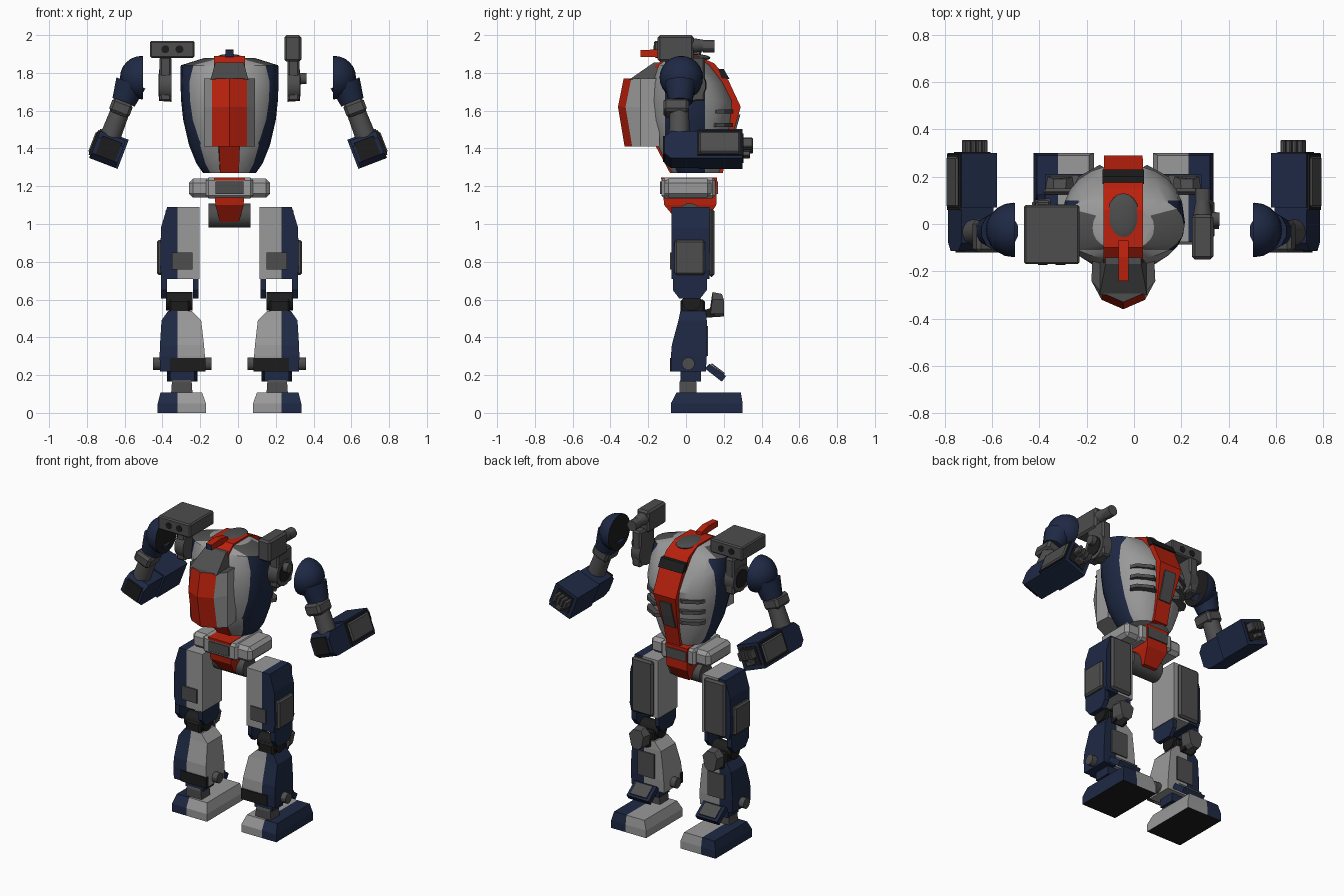
import bpy, bmesh, math
from mathutils import Vector, Matrix

if "Cube" in bpy.data.objects:
    bpy.data.objects.remove(bpy.data.objects["Cube"])

M = -0.045  # centre line of body and legs (arms mirror about 0)
COL = {"blue": (0.013, 0.022, 0.058), "light_grey": (0.32, 0.32, 0.32), "dark_grey": (0.075, 0.075, 0.075),
       "red": (0.50, 0.015, 0.004), "black": (0.012, 0.012, 0.012)}
MATS = {}
for k, c in COL.items():
    MATS[k] = bpy.data.materials.new(k)
    MATS[k].diffuse_color = (*c, 1)


def finish(name, bm, mat, mirror=None, rule=None, cuts=(), xf=None, bevel=0, smooth=False):
    bmesh.ops.recalc_face_normals(bm, faces=bm.faces)
    if bevel:
        bmesh.ops.bevel(bm, geom=bm.edges[:], offset=bevel, segments=1, affect='EDGES')
    for co, no in cuts:
        bmesh.ops.bisect_plane(bm, geom=bm.verts[:] + bm.edges[:] + bm.faces[:], plane_co=co, plane_no=no)
    bm.normal_update()
    used = []
    for f in bm.faces:
        k = rule(f.calc_center_median(), f.normal) if rule else mat
        if k not in used:
            used.append(k)
        f.material_index = used.index(k)
    if xf:
        bm.transform(xf)
    if mirror is not None:
        d = bmesh.ops.duplicate(bm, geom=bm.verts[:] + bm.edges[:] + bm.faces[:])["geom"]
        for v in d:
            if isinstance(v, bmesh.types.BMVert):
                v.co.x = 2 * mirror - v.co.x
        bmesh.ops.reverse_faces(bm, faces=[f for f in d if isinstance(f, bmesh.types.BMFace)])
    me = bpy.data.meshes.new(name)
    bm.to_mesh(me)
    bm.free()
    for k in used:
        me.materials.append(MATS[k])
    ob = bpy.data.objects.new(name, me)
    bpy.context.collection.objects.link(ob)
    if smooth:
        bpy.ops.object.select_all(action='DESELECT')
        ob.select_set(True)
        bpy.context.view_layer.objects.active = ob
        bpy.ops.object.shade_smooth_by_angle(angle=math.radians(30))
    return ob


def loft(name, rings, mat, **kw):
    bm = bmesh.new()
    vs = [[bm.verts.new(p) for p in r] for r in rings]
    n = len(vs[0])
    for a, b in zip(vs, vs[1:]):
        for i in range(n):
            bm.faces.new((a[i], a[(i + 1) % n], b[(i + 1) % n], b[i]))
    bm.faces.new(vs[0])
    bm.faces.new(vs[-1])
    return finish(name, bm, mat, **kw)


def stack(name, secs, mat, **kw):
    """Rectangular sections: (z, x0, x1, y0, y1)"""
    return loft(name, [[(a, c, z), (b, c, z), (b, d, z), (a, d, z)] for z, a, b, c, d in secs], mat, **kw)


def box(name, x0, x1, y0, y1, z0, z1, mat, **kw):
    return stack(name, [(z0, x0, x1, y0, y1), (z1, x0, x1, y0, y1)], mat, **kw)


def prism_x(name, prof, x0, x1, mat, **kw):
    return loft(name, [[(x, y, z) for y, z in prof] for x in (x0, x1)], mat, **kw)


def rod(name, p0, p1, r0, r1, mat, n=16, **kw):
    p0, p1 = Vector(p0), Vector(p1)
    q = (p1 - p0).to_track_quat('Z', 'Y')
    ring = lambda p, r: [p + q @ Vector((r * math.cos(t), r * math.sin(t), 0))
                         for t in (2 * math.pi * (i + .5) / n for i in range(n))]
    return loft(name, [ring(p0, r0), ring(p1, r1)], mat, smooth=n > 8, **kw)


# ---- torso shell: light grey with blue flanks and dark shoulder tops
def egg(z, hw, y0, y1, n=24):
    pts = []
    for i in range(n):
        c, s = math.cos(2 * math.pi * i / n), math.sin(2 * math.pi * i / n)
        p = 2 / 2.2
        pts.append((M + hw * math.copysign(abs(c) ** p, c),
                    (y0 + y1) / 2 + (y1 - y0) / 2 * math.copysign(abs(s) ** p, s), z))
    return pts


def torso_colour(c, n):
    if -.11 < c.y < .1 and c.z > 1.841 and .09 < abs(c.x - M) and c.y < .06 and n.z < .99:
        return "dark_grey"
    return "blue" if -.11 < c.y < .1 and abs(n.x) > .5 and c.z < 1.84 else "light_grey"


loft("torso_shell", [egg(*s) for s in [(1.27, .14, -.08, .18), (1.32, .175, -.11, .195), (1.42, .215, -.155, .215),
     (1.55, .245, -.185, .24), (1.65, .256, -.195, .25), (1.75, .26, -.185, .2), (1.84, .258, -.15, .13),
     (1.88, .13, -.11, .08)]], "light_grey", smooth=True, rule=torso_colour,
     cuts=[((0, -.11, 0), (0, 1, 0)), ((0, .1, 0), (0, 1, 0))])

# ---- red keel running over front, top and back
KEEL = [(.195, 1.27), (.225, 1.4), (.25, 1.48), (.29, 1.62), (.225, 1.76), (.15, 1.85), (.06, 1.89), (-.1, 1.89),
        (-.16, 1.84), (-.195, 1.75), (-.2, 1.62), (-.165, 1.42), (-.085, 1.27)]
hw = lambda z: .05 + .033 * min(1, max(0, (z - 1.38) / .25))
loft("red_keel", [[(M + s * hw(z), y, z) for y, z in KEEL] for s in (-1, 1)], "red")
prism_x("chest_panel", [(.22, 1.40), (.233, 1.4), (.26, 1.48), (.288, 1.58), (.25, 1.58)], M - .042, M + .042, "dark_grey")
prism_x("visor", [(.19, 1.77), (.23, 1.768), (.2, 1.82), (.17, 1.82)], M - .088, M + .088, "black")
for z in (1.455, 1.525, 1.595):
    loft("chest_rib", [[(.02 + M, .2, z + d), (.16 + M, .1, z + d), (.21 + M, .16, z + d), (.19 + M, .2, z + d),
                        (.1 + M, .25, z + d)] for d in (-.011, .011)], "dark_grey", mirror=M)

# ---- head hatch and antenna
bm = bmesh.new()
bmesh.ops.create_uvsphere(bm, u_segments=20, v_segments=10, radius=1,
                          matrix=Matrix.Translation((M, .03, 1.88)) @ Matrix.Diagonal((.07, .1, .02, 1)))
finish("head_hatch", bm, "dark_grey", smooth=True)
prism_x("antenna", [(-.24, 1.885), (-.24, 1.92), (-.14, 1.925), (-.07, 1.91), (-.07, 1.88)], M - .021, M + .021, "red",
        rule=lambda c, n: "blue" if n.y < -.8 else "red")

# ---- backpack
def pack(z, yf):
    half = [(.13, -.14), (.135, -.24), (.092, yf + .04), (.0, yf)]
    return [(M + x, y, z) for x, y in half] + [(M - x, y, z) for x, y in half[-2::-1]]


loft("backpack", [pack(1.41, -.325), pack(1.62, -.36), pack(1.77, -.33)], "light_grey",
     rule=lambda c, n: "red" if n.y < -.75 else "dark_grey" if n.z > .5 else "light_grey")
stack("backpack_cap", [(1.765, M - .1, M + .1, -.3, -.1), (1.855, M - .075, M + .075, -.17, -.1)], "dark_grey")

# ---- shoulder mounts, launcher box and cannon
box("shoulder_bracket", .262, .325, -.05, .1, 1.65, 1.885, "dark_grey", mirror=M, bevel=.01)
rod("shoulder_disc", (.262, .02, 1.735), (.328, .02, 1.735), .09, .085, "dark_grey", mirror=M)
rod("shoulder_hub", (.32, .02, 1.735), (.332, .02, 1.735), .06, .06, "black", mirror=M)
box("launcher_box", -.465, -.23, -.17, .08, 1.88, 1.97, "dark_grey", bevel=.008)
for x in (-.385, -.31):
    for a, b in ((-.173, -.168), (.078, .083)):
        rod("launcher_hole", (x, a, 1.925), (x, b, 1.925), .021, .021, "black")
box("cannon_body", .245, .335, -.15, .04, 1.86, 2.0, "dark_grey", bevel=.012)
rod("cannon_barrel", (.29, .03, 1.945), (.29, .1, 1.945), .042, .03, "dark_grey", n=12)
rod("cannon_muzzle", (.29, .09, 1.94), (.29, .15, 1.94), .034, .034, "dark_grey", n=12)
rod("cannon_knob", (.32, .02, 1.77), (.362, .02, 1.77), .032, .03, "dark_grey", n=12)

# ---- arms (mirrored about x = 0)
bm = bmesh.new()
bmesh.ops.create_uvsphere(bm, u_segments=20, v_segments=12, radius=.115, matrix=Matrix.Translation((.51, -.025, 1.775)))
bmesh.ops.bisect_plane(bm, geom=bm.verts[:] + bm.edges[:] + bm.faces[:], plane_co=(.503, 0, 0), plane_no=(-1, 0, 0),
                       clear_outer=True)
bmesh.ops.holes_fill(bm, edges=[e for e in bm.edges if e.is_boundary])
finish("shoulder_dome", bm, "blue", mirror=0, smooth=True, rule=lambda c, n: "black" if n.x < -.95 else "blue")
ARM = Matrix.Translation((.57, -.03, 1.78)) @ Matrix.Rotation(math.radians(-21), 4, 'Y')
arm = dict(mirror=0, xf=ARM)
rod("upper_arm", (-.015, 0, -.03), (-.015, 0, -.14), .085, .065, "blue", n=12, **arm)
box("arm_collar", -.07, .045, -.09, .045, -.21, -.135, "dark_grey", bevel=.015, **arm)
rod("arm_joint", (-.015, -.005, -.2), (-.015, -.005, -.34), .052, .056, "dark_grey", **arm)
prism_x("forearm", [(.1, -.315), (.33, -.315), (.33, -.48), (.1, -.48)], -.112, .05, "blue", **arm)
prism_x("elbow_guard", [(-.05, -.325), (.11, -.325), (.11, -.48), (-.05, -.48), (-.085, -.45), (-.085, -.36)],
        -.1, .046, "blue", **arm)
box("forearm_back_panel", -.085, .025, -.091, -.08, -.45, -.345, "black", **arm)
box("forearm_side_frame", .045, .058, .09, .325, -.465, -.325, "black", **arm)
box("forearm_side_plate", .045, .066, .1, .315, -.455, -.335, "dark_grey", bevel=.008, **arm)
box("palm", -.09, .03, .32, .335, -.455, -.335, "black", **arm)
for i in range(4):
    box("finger", -.085 + i * .026, -.063 + i * .026, .32, .385, -.405, -.35, "dark_grey", bevel=.005, **arm)
box("thumb", -.055, -.01, .32, .37, -.445, -.415, "dark_grey", bevel=.005, **arm)

# ---- pelvis
box("hip_block", M - .125, M + .125, -.13, .155, 1.135, 1.245, "light_grey", bevel=.015)
box("hip_end", M - .215, M + .215, -.115, .135, 1.14, 1.24, "light_grey", bevel=.022)
stack("pelvis_keel", [(1.01, M - .05, M + .05, -.04, .1), (1.1, M - .075, M + .075, -.115, .16),
                      (1.247, M - .08, M + .08, -.132, .165)], "red")
for y in (-.138, .161):
    box("pelvis_plate", M - .073, M + .073, y, y + .009, 1.16, 1.225, "dark_grey")
rod("hip_axle", (M - .112, .02, 1.045), (M + .112, .02, 1.045), .065, .065, "dark_grey")

# ---- legs: grey inside, blue outside, mirrored about the centre line
split = lambda c, n: "blue" if c.x > .23 else "light_grey"
two = dict(mirror=M, cuts=[((.23, 0, 0), (1, 0, 0))], rule=split)
leg = dict(mirror=M)
TH = [(.115, 1.09), (.285, 1.09), (.318, .98), (.322, .76), (.31, .71), (.115, .71)]
loft("thigh", [[(x, y, z) for x, z in TH] for y in (-.077, .125)], "blue", **two)
box("thigh_front_plate", .14, .295, .12, .15, .72, 1.08, "dark_grey", bevel=.012, **leg)
box("thigh_back_plate", .15, .26, -.086, -.07, .76, .85, "dark_grey", **leg)
box("thigh_side_plate", .31, .34, -.06, .1, .73, .915, "dark_grey", bevel=.01, **leg)
FL = [(-.07, .74), (-.07, .65), (-.035, .605), (.075, .605), (.11, .65), (.11, .74)]
for a, b in ((.12, .147), (.285, .318)):
    prism_x("knee_flange", FL, a, b, "blue", **leg)
rod("knee_joint", (.15, .03, .59), (.29, .03, .59), .05, .05, "black", **leg)
box("knee_link", .165, .275, -.03, .1, .5, .6, "black", bevel=.01, **leg)
prism_x("knee_strut", [(.08, .5), (.15, .51), (.15, .56), (.08, .54)], .18, .265, "black", **leg)
loft("knee_guard", [[(.2, .14, .64), (.25, .14, .64), (.285, .14, .6), (.275, .13, .53), (.25, .12, .505),
                     (.2, .12, .505), (.175, .13, .53), (.16, .14, .6)],
                    [(.195, .19, .63), (.25, .19, .63), (.275, .2, .6), (.26, .2, .53), (.245, .2, .51),
                     (.205, .2, .51), (.185, .2, .53), (.17, .2, .6)]], "dark_grey", **leg)
stack("shin", [(.22, .085, .322, -.078, .105), (.3, .085, .325, -.08, .11), (.36, .09, .323, -.075, .11),
               (.49, .105, .315, -.04, .11), (.54, .155, .28, -.03, .105)], "blue", **two)
box("shin_back_band", .083, .27, -.086, -.06, .22, .29, "black", **leg)
box("shin_front_panel", .15, .27, .1, .117, .3, .46, "dark_grey", **leg)
rod("ankle_pin", (.05, .012, .26), (.36, .012, .26), .034, .034, "dark_grey", n=12, **leg)
prism_x("shin_flap", [(.1, .235), (.125, .26), (.212, .195), (.19, .165)], .125, .285, "blue", **leg)
prism_x("flap_panel", [(.132, .258), (.138, .262), (.206, .211), (.2, .203)], .145, .265, "dark_grey", **leg)
box("ankle_block", .14, .27, -.03, .08, .165, .225, "blue", **leg)
stack("ankle", [(.09, .15, .265, -.035, .055), (.16, .155, .26, -.035, .055), (.2, .175, .24, -.02, .045)],
      "dark_grey", **leg)
two["rule"] = lambda c, n: "black" if n.z < -.9 else split(c, n)
stack("foot", [(0, .08, .335, -.08, .3), (.05, .08, .335, -.08, .3), (.108, .1, .32, -.05, .29)], "blue", **two)

for m in bpy.data.materials:
    if m.users and not m.is_grease_pencil:
        m.use_nodes = True
        m.node_tree.nodes["Principled BSDF"].inputs["Base Color"].default_value = m.diffuse_color
